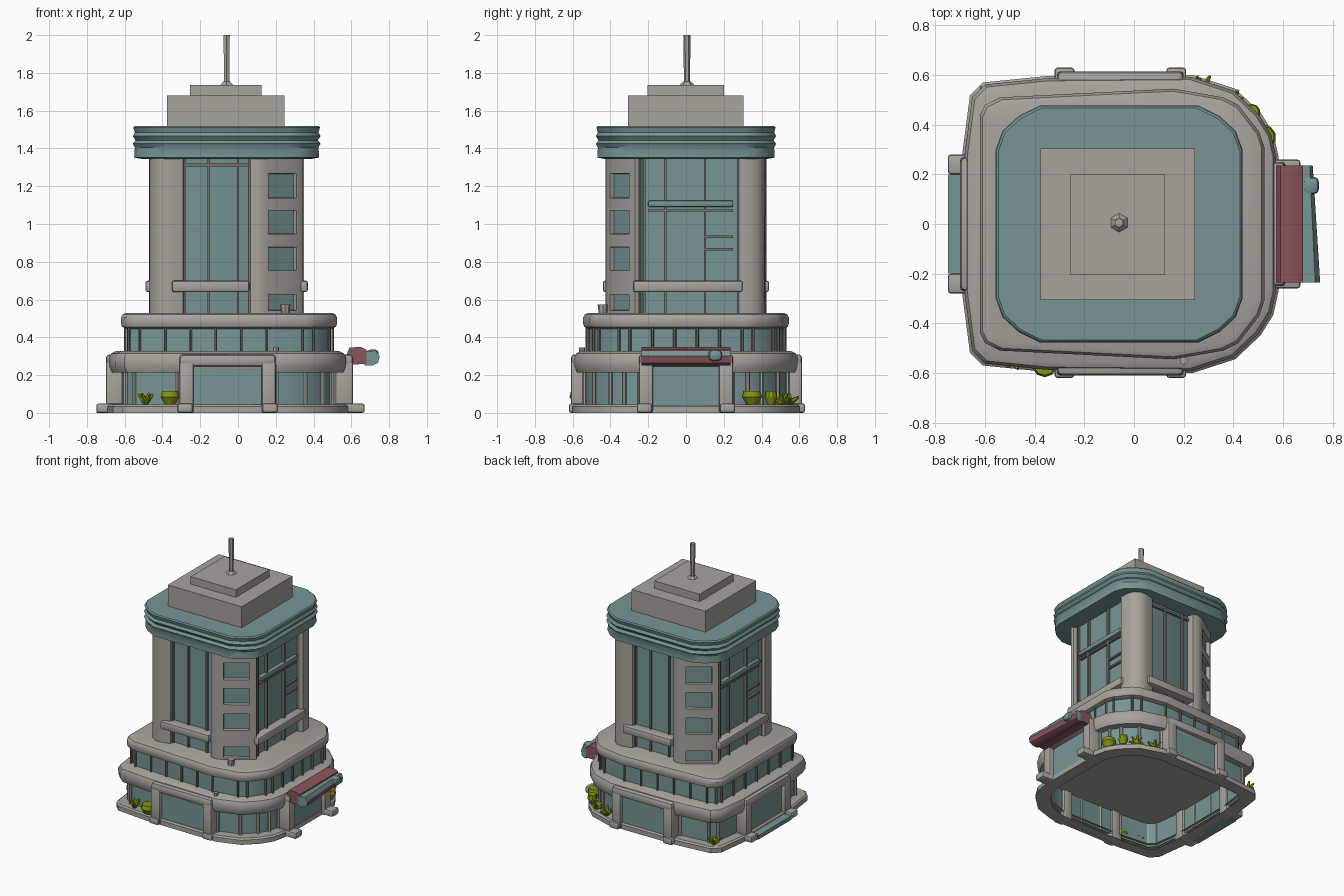
import bpy, bmesh, math, random
from mathutils import Vector, Matrix

random.seed(4)
if "Cube" in bpy.data.objects:
    bpy.data.objects.remove(bpy.data.objects["Cube"])


def material(name, r, g, b):
    m = bpy.data.materials.new(name)
    m.use_nodes = True
    m.diffuse_color = (r, g, b, 1)
    m.node_tree.nodes["Principled BSDF"].inputs["Base Color"].default_value = (r, g, b, 1)
    return m


STONE = material("warm grey stone", 0.39, 0.365, 0.33)
TEAL = material("teal glass", 0.185, 0.3, 0.3)
RED = material("dusty red", 0.26, 0.09, 0.105)
GREEN = material("leaf green", 0.23, 0.3, 0.005)
TRIM = material("bronze trim", 0.19, 0.165, 0.155)
CX = -0.06   # tower centre


def finish(name, bm, *mats):
    bmesh.ops.recalc_face_normals(bm, faces=bm.faces)
    mesh = bpy.data.meshes.new(name)
    bm.to_mesh(mesh)
    bm.free()
    obj = bpy.data.objects.new(name, mesh)
    bpy.context.collection.objects.link(obj)
    for m in mats:
        mesh.materials.append(m)
    bpy.ops.object.select_all(action="DESELECT")
    obj.select_set(True)
    bpy.context.view_layer.objects.active = obj
    bpy.ops.object.shade_smooth_by_angle(angle=math.radians(35))
    return obj


def loft(bm, rings, cap=True):
    """Skin rings of points; returns the side faces band by band."""
    loops = [[bm.verts.new(p) for p in r] for r in rings]
    n = len(loops[0])
    bands = [[bm.faces.new((a[i], a[(i + 1) % n], b[(i + 1) % n], b[i])) for i in range(n)]
             for a, b in zip(loops, loops[1:])]
    if cap:
        bm.faces.new(loops[0])
        bm.faces.new(loops[-1])
    return bands


def add_box(bm, x0, x1, y0, y1, z0, z1, bevel=0, turn=None):
    size = Matrix.Diagonal((x1 - x0, y1 - y0, z1 - z0, 1))
    place = Matrix.Translation(((x0 + x1) / 2, (y0 + y1) / 2, (z0 + z1) / 2))
    verts = bmesh.ops.create_cube(bm, size=1, matrix=(turn or Matrix()) @ place @ size)["verts"]
    if bevel:
        edges = {e for v in verts for e in v.link_edges}
        bmesh.ops.bevel(bm, geom=list(edges), offset=bevel, segments=2, affect="EDGES", profile=0.5)


def box(name, mat, *dims, bevel=0, turn=None):
    bm = bmesh.new()
    add_box(bm, *dims, bevel=bevel, turn=turn)
    return finish(name, bm, mat)


def add_rod(bm, x, y, z0, z1, r0, r1, sides=6):
    bmesh.ops.create_cone(bm, cap_ends=True, segments=sides, radius1=r0, radius2=r1, depth=z1 - z0,
                          matrix=Matrix.Translation((x, y, (z0 + z1) / 2)))


def storey(name, mat, outline, profile, cap=True, cx=-0.05):
    """Stack copies of a plan outline; profile is (height, inset)."""
    bm = bmesh.new()
    loft(bm, [[(cx + (x - cx) * (1 - d / 0.55), y * (1 - d / 0.55), z) for x, y in outline]
              for z, d in profile], cap)
    return finish(name, bm, mat)


def posts(name, mat, outline, inset, spacing, z0, z1, r):
    bm = bmesh.new()
    k = 1 - inset / 0.55
    pts = [Vector((-0.05 + (x + 0.05) * k, y * k)) for x, y in outline]
    for a, b in zip(pts, pts[1:] + pts[:1]):
        n = max(1, round((b - a).length / spacing))
        for i in range(n):
            p = a.lerp(b, i / n)
            add_rod(bm, p.x, p.y, z0, z1, r, r)
    return finish(name, bm, mat)


# Plan outlines: mirrored about y = 0, +x corners are broader
half_low = [(0.57, 0.27), (0.55, 0.36), (0.5, 0.44), (0.4, 0.535), (0.23, 0.59), (-0.35, 0.585),
            (-0.6, 0.56), (-0.65, 0.51), (-0.68, 0.28)]
half_mid = [(0.525, 0.31), (0.505, 0.37), (0.42, 0.48), (0.36, 0.51), (0.16, 0.545),
            (-0.54, 0.51), (-0.6, 0.48), (-0.62, 0.44)]
low, mid = ([*h, *[(x, -y) for x, y in reversed(h)]] for h in (half_low, half_mid))

# Ground floor: open underneath, with curb, recessed glass and rounded slab
storey("ground_curb", STONE, low, [(0, 0.07), (0, -0.01), (0.035, -0.01), (0.045, 0), (0.045, 0.07)], cap=False)
storey("ground_glass", TEAL, low, [(0.03, 0.055), (0.23, 0.055)], cap=False)
posts("ground_mullions", STONE, low, 0.05, 0.16, 0.03, 0.23, 0.011)
storey("ground_slab", STONE, low, [(0.215, 0.065), (0.215, 0.012), (0.245, 0.0), (0.29, -0.002),
                                   (0.315, 0.008), (0.327, 0.03)])

# Middle storey
storey("middle_glass", TEAL, mid, [(0.32, 0.032), (0.46, 0.032)])
posts("middle_posts", TRIM, mid, 0.022, 0.13, 0.32, 0.46, 0.008)
storey("middle_slab", STONE, mid, [(0.445, 0.03), (0.455, 0.006), (0.475, 0), (0.505, 0), (0.522, 0.01),
                                   (0.53, 0.03)])


# Four entrances, built facing -y then turned
def entrance(side, angle, shift, out, half, foot, depth):
    turn = Matrix.Rotation(math.radians(angle), 4, "Z")
    bm = bmesh.new()
    for s in (-1, 1):
        a, b = sorted((shift + s * half, shift + s * (half + 0.075)))
        add_box(bm, a, b, -out, -out + depth, 0, 0.27, 0.012, turn)
        a, b = sorted((shift + s * (half + 0.005), shift + s * (half + 0.085)))
        add_box(bm, a, b, -foot, -out + 0.1, 0, 0.05, 0.012, turn)
    add_box(bm, shift - half - 0.075, shift + half + 0.075, -out, -out + 0.12, 0.245, 0.31, 0.02, turn)
    finish(side + "_entrance_frame", bm, STONE)
    box(side + "_entrance_glass", TEAL, shift - half, shift + half, -out + 0.03, -out + 0.045, 0, 0.25, turn=turn)


entrance("front", 0, -0.055, 0.61, 0.18, 0.62, 0.1)
entrance("back", 180, 0.055, 0.615, 0.18, 0.63, 0.1)
entrance("awning_side", 90, 0, 0.61, 0.175, 0.67, 0.13)
entrance("plain_side", -90, 0, 0.7, 0.195, 0.75, 0.1)
box("plain_side_door_sill", TEAL, -0.75, -0.68, -0.2, 0.2, 0, 0.03)

# Awning on the +x side; the valance is red beneath
canopy = [(0.56, 0.275), (0.59, 0.345), (0.65, 0.35), (0.68, 0.335), (0.68, 0.26), (0.6, 0.255)]
valance = [(0.675, 0.325), (0.73, 0.33), (0.75, 0.3), (0.742, 0.265), (0.71, 0.25), (0.67, 0.252)]
bm = bmesh.new()
loft(bm, [[(x, y, z) for x, z in canopy] for y in (-0.235, 0.235)])
finish("awning_canopy", bm, RED)
bm = bmesh.new()
loft(bm, [[(0.675 + (x - 0.675) * k, y, z) for x, z in valance] for y, k in ((-0.235, 1), (0.235, 0.6))])
bmesh.ops.recalc_face_normals(bm, faces=bm.faces)
for f in bm.faces:
    f.material_index = int(f.normal.z < -0.1)
finish("awning_valance", bm, TEAL, RED)
box("awning_end_knob", TEAL, 0.68, 0.745, 0.12, 0.19, 0.275, 0.335, bevel=0.02)

# Tower: glass core cut back at two corners, and four corner columns, opposite corners alike
core = [(-0.425, -0.365), (0.075, -0.365), (0.305, -0.23), (0.305, 0.365), (-0.195, 0.365), (-0.425, 0.23)]
bm = bmesh.new()
loft(bm, [[(x, y, z) for x, y in core] for z in (0.5, 1.37)])
finish("tower_glass", bm, TEAL)
window_plan = [(0.05, -0.345), (0.065, -0.415), (0.1, -0.425), (0.15, -0.41), (0.32, -0.295), (0.343, -0.27),
               (0.335, -0.25), (0.28, -0.235)]
plain_plan = [(-0.28, -0.345), (-0.29, -0.4), (-0.36, -0.42), (-0.41, -0.415), (-0.45, -0.385), (-0.468, -0.34),
              (-0.47, -0.28), (-0.4, -0.27)]
levels = [0.52, 0.53, 0.64, 0.74, 0.89, 0.935, 1.085, 1.125, 1.28, 1.37]
for end, s in (("front", 1), ("back", -1)):
    def plan(points, z):
        return [(CX + s * (x - CX), s * y, z) for x, y in points]
    bm = bmesh.new()
    bands = loft(bm, [plan(window_plan, z) for z in levels])
    bmesh.ops.recalc_face_normals(bm, faces=bm.faces)
    panes = [bands[i][3] for i in (1, 3, 5, 7)]
    bmesh.ops.inset_individual(bm, faces=panes, thickness=0.018)
    bmesh.ops.inset_individual(bm, faces=panes, thickness=0.002, depth=-0.025)
    for f in panes:
        f.material_index = 1
    finish(end + "_window_column", bm, STONE, TEAL)
    bm = bmesh.new()
    loft(bm, [plan(plain_plan, z) for z in (0.52, 1.37)])
    finish(end + "_plain_column", bm, STONE)

    # Balcony band, posts and mullions on the front or back
    turn = Matrix.Translation((CX, 0, 0)) @ Matrix.Rotation(0 if s > 0 else math.pi, 4, "Z")
    box(end + "_balcony_band", STONE, -0.29, 0.12, -0.44, -0.35, 0.64, 0.7, bevel=0.012, turn=turn)
    bm = bmesh.new()
    for x in (-0.225, -0.095, 0.06):
        add_box(bm, x - 0.006, x + 0.006, -0.382, -0.36, 0.52, 1.37, turn=turn)
    add_box(bm, -0.22, 0.12, -0.38, -0.36, 1.305, 1.32, turn=turn)
    finish(end + "_tower_mullions", bm, TRIM)

    # The same on the x sides, with a lattice of crossbars
    turn = turn @ Matrix.Rotation(math.pi / 2, 4, "Z")
    box(end + "_side_balcony_band", STONE, -0.28, 0.3, -0.43, -0.34, 0.64, 0.7, bevel=0.012, turn=turn)
    bm = bmesh.new()
    for x in (-0.22, -0.11, 0.1, 0.28):
        add_box(bm, x - 0.006, x + 0.006, -0.385, -0.355, 0.52, 1.37, turn=turn)
    for x, z in ((0.1, 0.86), (0.1, 0.925), (-0.2, 1.065)):
        add_box(bm, x, 0.25, -0.383, -0.355, z, z + 0.013, turn=turn)
    finish(end + "_side_lattice", bm, TRIM)
    box(end + "_side_rail", TEAL, -0.2, 0.25, -0.395, -0.355, 1.09, 1.125, bevel=0.008, turn=turn)

# Ribbed roof crown
quarter = [(0.497, 0.3), (0.47, 0.375), (0.405, 0.435), (0.32, 0.477)]
half = quarter + [(-x, y) for x, y in reversed(quarter)]
crown = [(CX + x, y) for x, y in half + [(-x, -y) for x, y in half]]
storey("roof_crown", TEAL, crown, [(1.345, 0.05), (1.352, 0.008), (1.405, 0.012), (1.425, 0), (1.443, 0.016),
                                   (1.465, 0), (1.485, 0.012), (1.512, 0.003), (1.52, 0.012)], cx=CX)

# Rooftop blocks and antenna
box("penthouse", STONE, -0.377, 0.245, -0.307, 0.305, 1.5, 1.68)
box("penthouse_top", STONE, -0.255, 0.125, -0.205, 0.2, 1.67, 1.737)
bm = bmesh.new()
add_rod(bm, CX, 0.005, 1.735, 1.755, 0.04, 0.02)
add_rod(bm, CX, 0.005, 1.75, 2.0, 0.016, 0.019)
finish("antenna", bm, STONE)

# Small vents on the ledges
bm = bmesh.new()
add_rod(bm, 0.25, -0.44, 0.525, 0.575, 0.022, 0.028, 8)
add_rod(bm, 0.2, -0.55, 0.32, 0.345, 0.016, 0.016, 8)
finish("ledge_vents", bm, STONE)

# Planters: round bowls, and tufts of leaves
for i, (x, y, r) in enumerate([(-0.36, -0.565, 0.052), (0.52, 0.35, 0.052), (0.475, 0.45, 0.034)]):
    bm = bmesh.new()
    add_rod(bm, x, y, 0.045, 0.085, r * 0.55, r, 10)
    add_rod(bm, x, y, 0.085, 0.115, r, r * 0.85, 10)
    finish(f"planter_bowl_{i + 1}", bm, GREEN)
for i, (x, y) in enumerate([(-0.49, -0.545), (0.28, 0.55), (0.4, 0.505), (-0.595, 0.515)]):
    bm = bmesh.new()
    for k in range(6):
        tilt = Matrix.Rotation(k * math.pi / 3, 4, "Z") @ Matrix.Rotation(random.uniform(0.6, 1.2), 4, "Y")
        bmesh.ops.create_cone(bm, cap_ends=True, segments=5, radius1=0.018, radius2=0.006, depth=0.06,
                              matrix=Matrix.Translation((x, y, 0.055)) @ tilt @ Matrix.Translation((0, 0, 0.03)))
    finish(f"leaf_tuft_{i + 1}", bm, GREEN)
